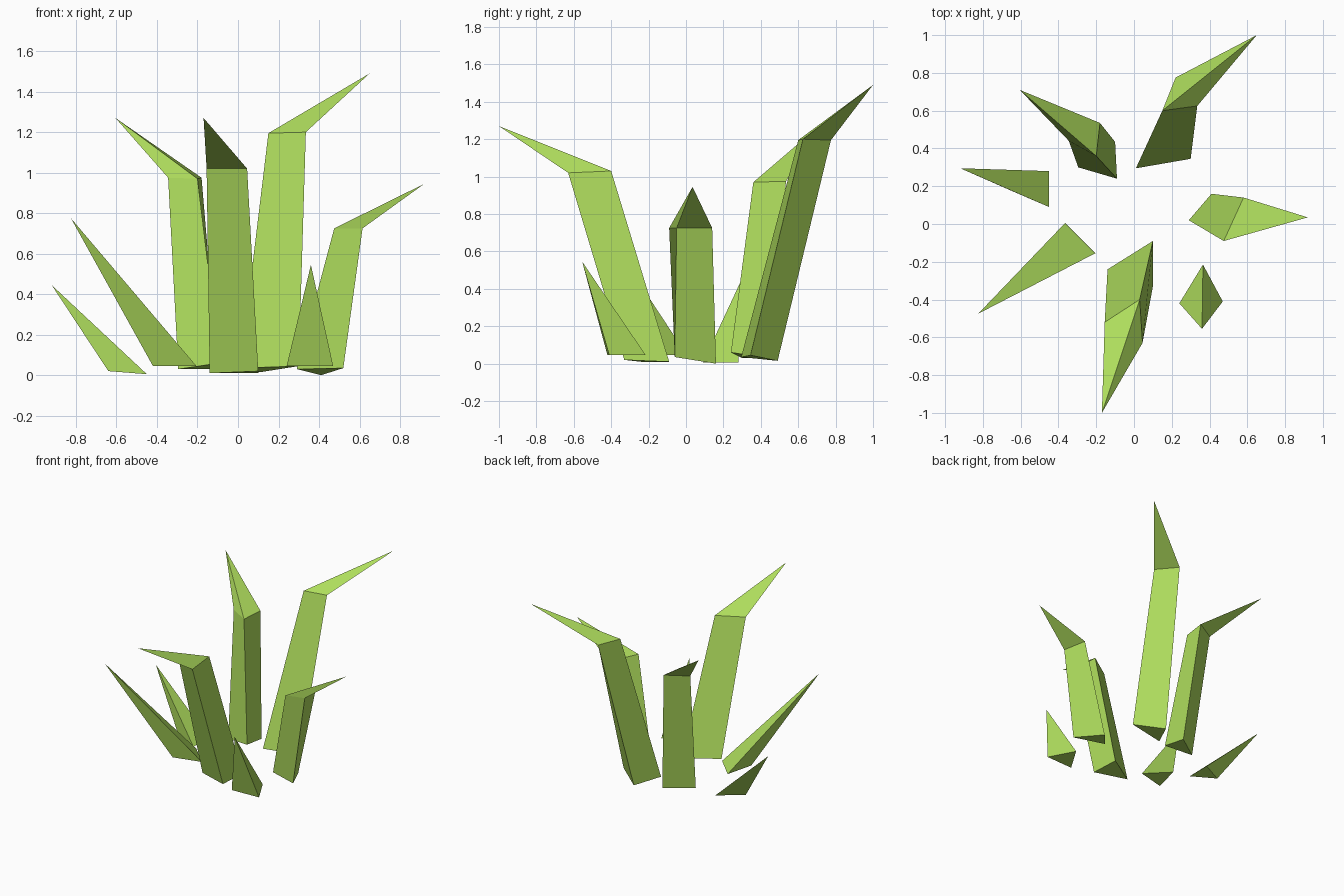
import bpy, bmesh

green = bpy.data.materials.new("grass_green")
green.diffuse_color = (0.43, 0.73, 0.11, 1)


def blade(name, tip, *rings):
    """Three-sided blade: closed root triangle, optional bend triangle, pointed tip."""
    bm = bmesh.new()
    loops = [[bm.verts.new(p) for p in ring] for ring in rings]
    point = bm.verts.new(tip)
    bm.faces.new(loops[0])
    for i in range(3):
        j = (i + 1) % 3
        for low, high in zip(loops, loops[1:]):
            bm.faces.new((low[i], low[j], high[j], high[i]))
        bm.faces.new((loops[-1][i], loops[-1][j], point))
    bmesh.ops.recalc_face_normals(bm, faces=bm.faces)
    mesh = bpy.data.meshes.new(name)
    bm.to_mesh(mesh)
    bm.free()
    mesh.materials.append(green)
    bpy.context.collection.objects.link(bpy.data.objects.new(name, mesh))


# Tall blades, bent outwards near the top
blade("tall_blade_front", (-0.17, -1.0, 1.27),
      [(-0.14, -0.24, 0.01), (0.10, -0.09, 0.01), (0.10, -0.33, 0.02)],
      [(-0.155, -0.52, 1.02), (0.03, -0.40, 1.03), (0.045, -0.63, 1.02)])
blade("tall_blade_back_right", (0.65, 1.0, 1.49),
      [(0.01, 0.295, 0.035), (0.30, 0.345, 0.045), (0.11, 0.49, 0.015)],
      [(0.15, 0.60, 1.195), (0.335, 0.625, 1.2), (0.22, 0.775, 1.195)])
blade("tall_blade_back_left", (-0.605, 0.71, 1.27),
      [(-0.09, 0.24, 0.06), (-0.295, 0.30, 0.03), (-0.10, 0.435, 0.03)],
      [(-0.20, 0.36, 0.97), (-0.345, 0.44, 0.975), (-0.18, 0.535, 0.975)])
blade("tall_blade_right", (0.92, 0.035, 0.945),
      [(0.29, 0.02, 0.03), (0.41, 0.16, 0.0), (0.52, -0.06, 0.035)],
      [(0.475, -0.09, 0.725), (0.58, 0.14, 0.725), (0.615, -0.05, 0.725)])

# Short straight blades
blade("short_blade_front_right", (0.36, -0.555, 0.545),
      [(0.24, -0.42, 0.045), (0.365, -0.215, 0.045), (0.47, -0.41, 0.045)])
blade("short_blade_front_left", (-0.825, -0.475, 0.775),
      [(-0.365, 0.005, 0.045), (-0.205, -0.155, 0.045), (-0.42, -0.21, 0.045)])
blade("short_blade_left", (-0.92, 0.295, 0.445),
      [(-0.45, 0.28, 0.005), (-0.45, 0.09, 0.005), (-0.64, 0.172, 0.02)])
